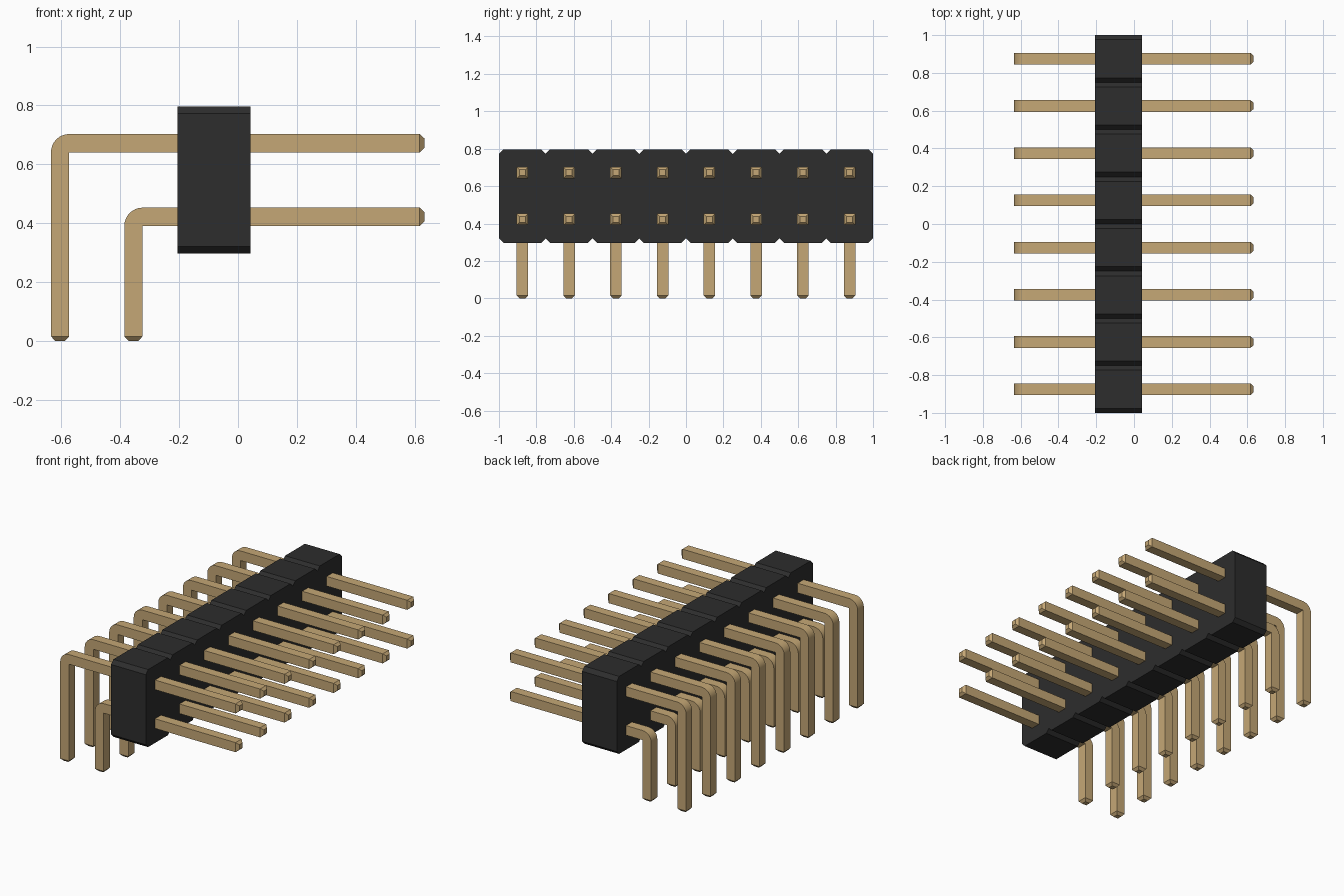
import bpy, bmesh, math
from mathutils import Vector

cube = bpy.data.objects.get("Cube")
if cube:
    bpy.data.objects.remove(cube, do_unlink=True)

COUNT, PITCH = 8, 0.25
HALF, TIP, TAPER = 0.031, 0.016, 0.016   # pin half width, tip half width, tip length
X_END = 0.633


def material(name, color):
    m = bpy.data.materials.new(name)
    m.use_nodes = True
    m.diffuse_color = color
    m.node_tree.nodes["Principled BSDF"].inputs["Base Color"].default_value = color
    return m


black = material("black plastic", (0.026, 0.026, 0.026, 1))
gold = material("gold metal", (0.56, 0.39, 0.18, 1))


def finish(bm, name, mat):
    bmesh.ops.remove_doubles(bm, verts=bm.verts, dist=0.0001)
    bmesh.ops.recalc_face_normals(bm, faces=bm.faces)
    mesh = bpy.data.meshes.new(name)
    bm.to_mesh(mesh)
    bm.free()
    mesh.materials.append(mat)
    obj = bpy.data.objects.new(name, mesh)
    bpy.context.collection.objects.link(obj)
    return obj


# Housing: row of chamfered blocks, drawn as one outline and extruded along x
def make_housing():
    x0, x1, bottom, top, c = -0.206, 0.042, 0.297, 0.797, 0.024
    upper, lower = [], []
    for i in range(COUNT):
        a = -1 + i * PITCH
        b = a + PITCH
        for pts, edge, inset in ((upper, top, top - c), (lower, bottom, bottom + c)):
            pts += [(a, inset), (a + c, edge), (b - c, edge)]
    outline = upper + [(1, top - c), (1, bottom + c)] + lower[::-1]
    bm = bmesh.new()
    face = bm.faces.new([bm.verts.new((x0, y, z)) for y, z in outline])
    ext = bmesh.ops.extrude_face_region(bm, geom=[face])
    moved = [v for v in ext["geom"] if isinstance(v, bmesh.types.BMVert)]
    bmesh.ops.translate(bm, verts=moved, vec=(x1 - x0, 0, 0))
    finish(bm, "housing", black)


# Bent pin: square section swept around a sharp inner corner, with tapered tips
def make_pin_mesh(x_leg, z_arm):
    corner = Vector((x_leg + HALF, 0, z_arm - HALF))
    down, up = Vector((-1, 0, 0)), Vector((0, 0, 1))
    sections = [(Vector((x_leg, 0, 0)), down, TIP),
                (Vector((x_leg, 0, TAPER)), down, HALF)]
    for k in range(9):
        t = math.pi / 2 * k / 8
        out = Vector((-math.cos(t), 0, math.sin(t)))
        sections.append((corner + out * HALF, out, HALF))
    sections += [(Vector((X_END - TAPER, 0, z_arm)), up, HALF),
                 (Vector((X_END, 0, z_arm)), up, TIP)]
    bm = bmesh.new()
    rings = []
    for centre, out, r in sections:
        side = Vector((0, r, 0))
        rings.append([bm.verts.new(p) for p in (
            centre + out * r + side, centre + out * r - side,
            centre - out * r - side, centre - out * r + side)])
    for a, b in zip(rings, rings[1:]):
        for j in range(4):
            n = (j + 1) % 4
            bm.faces.new((a[j], a[n], b[n], b[j]))
    bm.faces.new(rings[0])
    bm.faces.new(rings[-1])
    return bm


make_housing()
for name, x_leg, z_arm in (("upper_pin", -0.604, 0.672), ("lower_pin", -0.355, 0.422)):
    pin = finish(make_pin_mesh(x_leg, z_arm), name, gold)
    bpy.ops.object.select_all(action="DESELECT")
    pin.select_set(True)
    bpy.context.view_layer.objects.active = pin
    bpy.ops.object.shade_smooth_by_angle(angle=math.radians(30))
    for i in range(COUNT):
        obj = pin if i == 0 else pin.copy()
        obj.name = f"{name}_{i + 1}"
        obj.location.y = -1 + PITCH * (i + 0.5)
        if i:
            bpy.context.collection.objects.link(obj)
